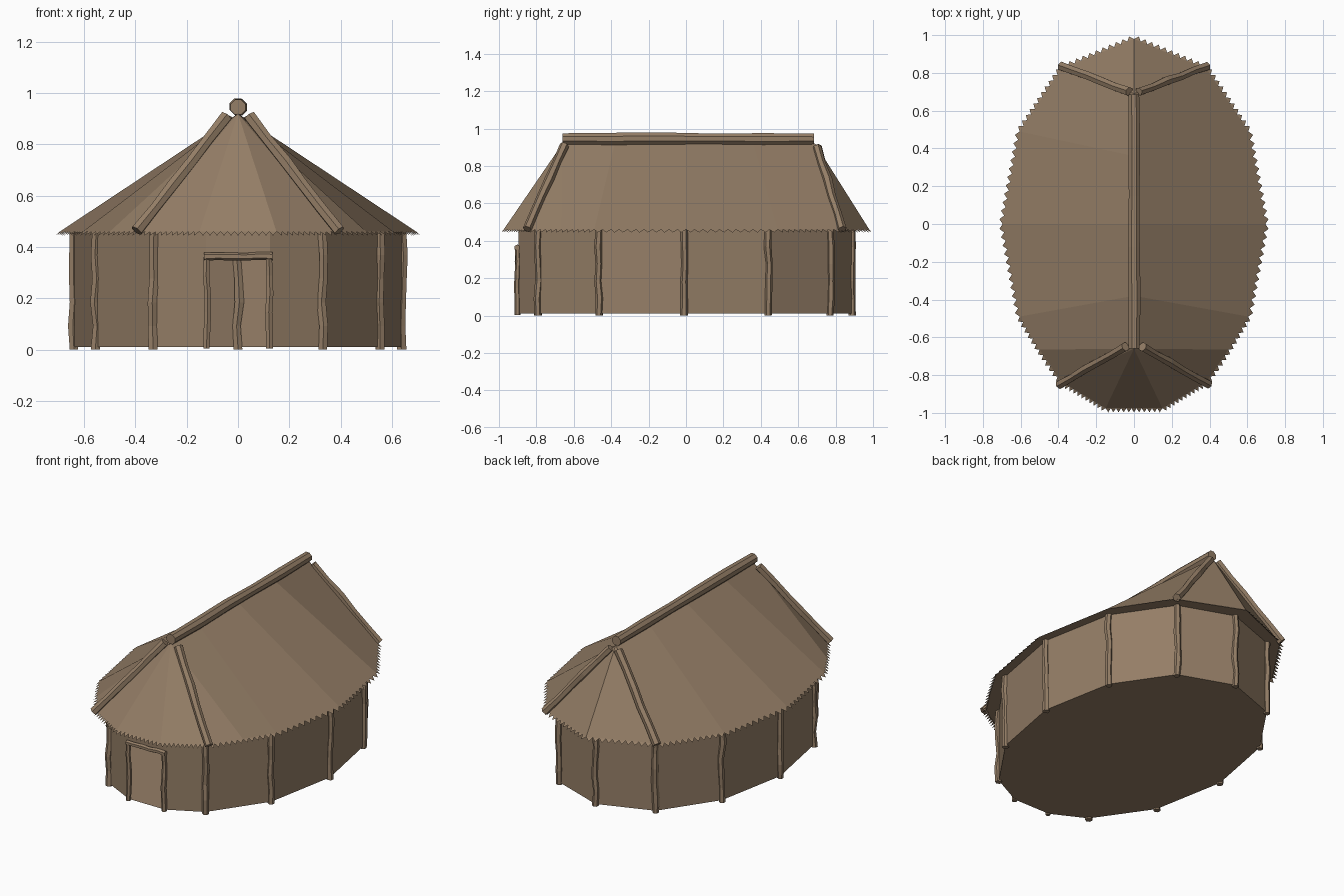
import bpy, bmesh, math, random
from mathutils import Vector

if "Cube" in bpy.data.objects:
    bpy.data.objects.remove(bpy.data.objects["Cube"])

random.seed(4)
mat = bpy.data.materials.new("weathered brown")
mat.diffuse_color = (0.30, 0.21, 0.135, 1)
mat.use_nodes = True
mat.node_tree.nodes["Principled BSDF"].inputs["Base Color"].default_value = mat.diffuse_color


def finish(bm, name):
    me = bpy.data.meshes.new(name)
    bm.to_mesh(me)
    bm.free()
    me.materials.append(mat)
    ob = bpy.data.objects.new(name, me)
    bpy.context.collection.objects.link(ob)
    return ob


def pole(name, a, b, r, sides=6, wobble=0.006, rings=6, flip=1.0):
    """Slightly crooked faceted timber from a to b."""
    a, b = Vector(a), Vector(b)
    d = (b - a).normalized()
    ref = Vector((0, 0, 1)) if abs(d.z) < 0.9 else Vector((0, 1, 0))
    u = d.cross(ref).normalized()
    v = u.cross(d)
    bm = bmesh.new()
    loops = []
    for i in range(rings):
        off = (u * random.uniform(-1, 1) + v * random.uniform(-1, 1)) * wobble
        if i in (0, rings - 1):
            off *= 0.3
        c = a.lerp(b, i / (rings - 1)) + off
        rr = r * random.uniform(0.9, 1.08)
        loops.append([bm.verts.new(c + (u * math.cos(t) + v * math.sin(t)) * rr)
                      for t in (math.tau * (k + 0.5) / sides for k in range(sides))])
    for p, q in zip(loops, loops[1:]):
        for k in range(sides):
            n = (k + 1) % sides
            bm.faces.new((p[k], p[n], q[n], q[k]))
    bm.faces.new(loops[0])
    bm.faces.new(loops[-1])
    bmesh.ops.recalc_face_normals(bm, faces=bm.faces)
    return finish(bm, name)


def mirrored(half):
    """Close a right-hand outline (front to back) around x = 0, counter-clockwise."""
    return half + [(-p[0], *p[1:]) for p in reversed(half) if p[0] > 0]


# Oval wall with floor and an open doorway at the front
Z0, ZT, ZD = 0.01, 0.462, 0.36
wall = mirrored([(0.125, -0.895), (0.33, -0.79), (0.555, -0.465), (0.64, -0.01),
                 (0.555, 0.44), (0.33, 0.77), (0, 0.89)])
bm = bmesh.new()
low = [bm.verts.new((x, y, Z0)) for x, y in wall]
top = [bm.verts.new((x, y, ZT)) for x, y in wall]
n = len(wall)
for i in range(n - 1):
    bm.faces.new((low[i], low[i + 1], top[i + 1], top[i]))
lint = [bm.verts.new((x, y, ZD)) for x, y in (wall[-1], wall[0])]
bm.faces.new((lint[0], lint[1], top[0], top[-1]))
bm.faces.new(low[::-1])
finish(bm, "wall")

# Wall posts on every corner except the door jambs
for i, (x, y) in enumerate(wall[1:-1]):
    pole(f"wall_post_{i + 1}", (x, y, 0.0), (x, y, 0.46), 0.02)

# Door frame
for s, side in ((-1, "left"), (1, "right")):
    pole(f"door_post_{side}", (s * 0.122, -0.9, 0.004), (s * 0.122, -0.9, 0.36),
         0.015, wobble=0.004)
pole("door_lintel", (-0.132, -0.902, 0.362), (0.135, -0.902, 0.362), 0.016, wobble=0.004)

# Hipped roof: eave point (x, y) and the ridge position it rises to
ZE, ZR = 0.46, 0.92
eave = mirrored([(0.15, -0.975, -0.66), (0.385, -0.835, -0.66), (0.50, -0.665, -0.66),
                 (0.605, -0.49, -0.38), (0.695, 0, 0), (0.605, 0.49, 0.36),
                 (0.385, 0.82, 0.69), (0, 0.98, 0.69)])
bm = bmesh.new()
ridge = {y: bm.verts.new((0, y, ZR)) for y in {e[2] for e in eave}}
rim = [bm.verts.new((x, y, ZE)) for x, y, _ in eave]
m = len(eave)
for i in range(m):
    j = (i + 1) % m
    ra, rb = ridge[eave[i][2]], ridge[eave[j][2]]
    if ra is rb:
        bm.faces.new((rim[i], rim[j], ra))
    else:
        bm.faces.new((rim[i], rim[j], rb, ra))
bm.faces.new(rim[::-1])
finish(bm, "roof")

# Ragged thatch fringe below the eave
bm = bmesh.new()
for i in range(m):
    a = Vector((*eave[i][:2], ZE))
    b = Vector((*eave[(i + 1) % m][:2], ZE))
    d = b - a
    out = Vector((d.y, -d.x, 0)).normalized() * 0.022 + Vector((0, 0, -0.016))
    half_edge = abs(abs(a.x) - 0.5) < 0.01 or abs(abs(b.x) - 0.5) < 0.01
    count = 6 if half_edge else 11
    for k in range(count):
        p, q = a + d * (k / count), a + d * ((k + 1) / count)
        bm.faces.new([bm.verts.new(c) for c in (p, q, (p + q) / 2 + out)])
finish(bm, "thatch_fringe")

# Ridge beam and hip poles
pole("ridge_beam", (0, -0.66, 0.945), (0, 0.685, 0.945), 0.033, sides=8, wobble=0.003)
for s, side in ((-1, "left"), (1, "right")):
    pole(f"front_hip_pole_{side}", (s * 0.045, -0.65, 0.91), (s * 0.395, -0.85, 0.463),
         0.024, wobble=0.003)
    pole(f"back_hip_pole_{side}", (s * 0.025, 0.70, 0.90), (s * 0.385, 0.835, 0.46),
         0.024, wobble=0.003)
